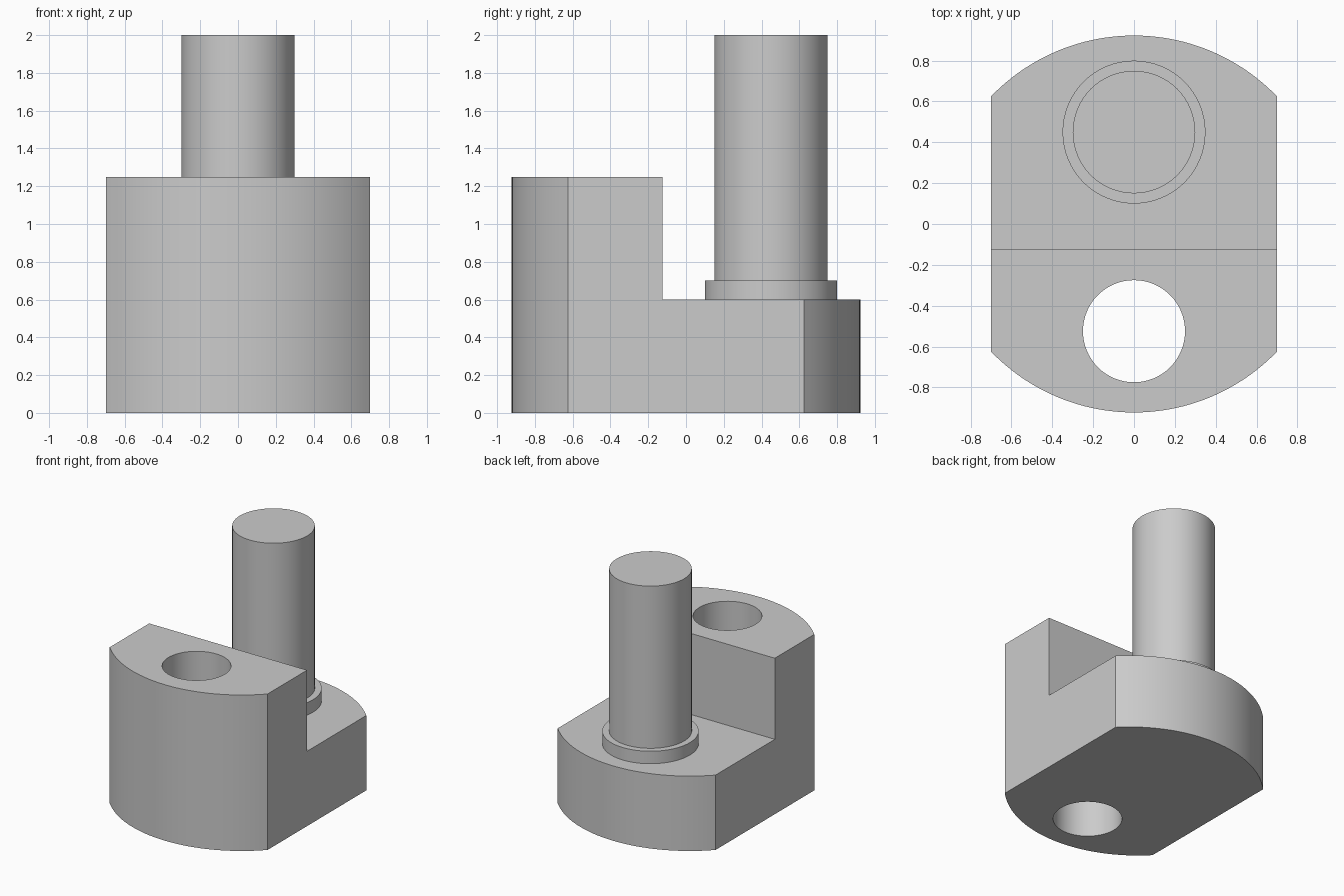
import bpy
import bmesh
from math import asin, sin, cos, pi, radians
from mathutils import Vector

if "Cube" in bpy.data.objects:
    bpy.data.objects.remove(bpy.data.objects["Cube"], do_unlink=True)

GREY = (0.6, 0.6, 0.6, 1.0)
steel = bpy.data.materials.new("plain grey")
steel.use_nodes = True
steel.diffuse_color = GREY
steel.node_tree.nodes["Principled BSDF"].inputs["Base Color"].default_value = GREY


def extrude(name, outline, z0, z1):
    """Solid made by raising a flat outline from z0 to z1."""
    bm = bmesh.new()
    face = bm.faces.new([bm.verts.new((x, y, z0)) for x, y in outline])
    top = bmesh.ops.extrude_face_region(bm, geom=[face])["geom"]
    verts = [v for v in top if isinstance(v, bmesh.types.BMVert)]
    bmesh.ops.translate(bm, verts=verts, vec=Vector((0, 0, z1 - z0)))
    bmesh.ops.recalc_face_normals(bm, faces=bm.faces)
    mesh = bpy.data.meshes.new(name)
    bm.to_mesh(mesh)
    bm.free()
    mesh.materials.append(steel)
    obj = bpy.data.objects.new(name, mesh)
    bpy.context.collection.objects.link(obj)
    return obj


def circle(y, r, n=64):
    return [(r * cos(2 * pi * i / n), y + r * sin(2 * pi * i / n)) for i in range(n)]


def select_only(obj):
    bpy.ops.object.select_all(action="DESELECT")
    obj.select_set(True)
    bpy.context.view_layer.objects.active = obj


def cut(obj, cutter):
    """Subtract the cutter, then discard it."""
    cutter.hide_render = True
    mod = obj.modifiers.new("cut", "BOOLEAN")
    mod.operation = "DIFFERENCE"
    mod.solver = "EXACT"
    mod.object = cutter
    select_only(obj)
    bpy.ops.object.modifier_apply(modifier=mod.name)
    bpy.data.objects.remove(cutter, do_unlink=True)


# Body outline: flat sides joined by shallow arcs at front and back
half_width, half_depth, side = 0.7, 0.923, 0.625
rise = half_depth - side
radius = (half_width ** 2 + rise ** 2) / (2 * rise)
sweep = asin(half_width / radius)
steps = 32
arc = []
for i in range(steps + 1):
    a = sweep * (1 - 2 * i / steps)
    arc.append((radius * sin(a), half_depth - radius + radius * cos(a)))
body = extrude("body", arc + [(-x, -y) for x, y in arc], 0, 1.25)

# Rear step and through hole
cut(body, extrude("step_cutter", [(-1, -0.125), (1, -0.125), (1, 1.2), (-1, 1.2)], 0.6, 1.5))
cut(body, extrude("hole_cutter", circle(-0.525, 0.25), -0.2, 1.5))

# Pin standing on its collar
collar = extrude("collar", circle(0.45, 0.35), 0.6, 0.7)
pin = extrude("pin", circle(0.45, 0.3), 0.7, 2.0)

for part in (body, collar, pin):
    select_only(part)
    bpy.ops.object.shade_smooth_by_angle(angle=radians(30))
